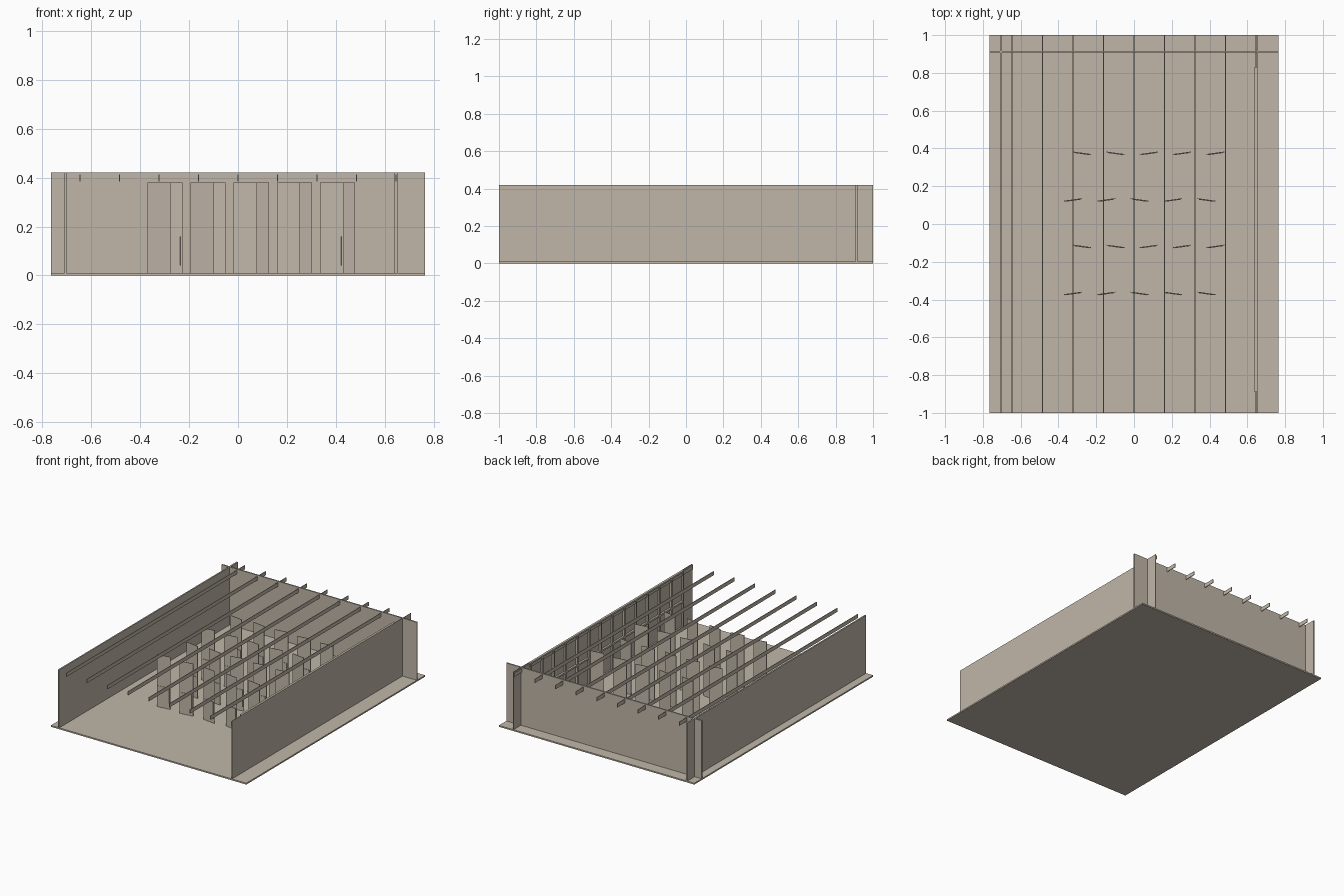
import bpy
import bmesh
from math import radians
from mathutils import Matrix, Vector

cube = bpy.data.objects.get("Cube")
if cube:
    bpy.data.objects.remove(cube, do_unlink=True)

# One flat colour
card = bpy.data.materials.new("warm_grey_card")
card.use_nodes = True
COLOUR = (0.53, 0.47, 0.395, 1)
card.diffuse_color = COLOUR
card.node_tree.nodes["Principled BSDF"].inputs["Base Color"].default_value = COLOUR

FLOOR, TOP = 0.01, 0.42
HALF_X, HALF_Y = 0.765, 1.0


def add_box(bm, lo, hi, placement=Matrix()):
    lo, hi = Vector(lo), Vector(hi)
    size = Matrix.Diagonal((*(hi - lo), 1))
    bmesh.ops.create_cube(bm, size=1, matrix=placement @ Matrix.Translation((lo + hi) / 2) @ size)


def make(name, boxes):
    """Build one object from (low corner, high corner[, placement]) boxes."""
    bm = bmesh.new()
    for b in boxes:
        add_box(bm, *b)
    mesh = bpy.data.meshes.new(name)
    bm.to_mesh(mesh)
    bm.free()
    mesh.materials.append(card)
    obj = bpy.data.objects.new(name, mesh)
    bpy.context.collection.objects.link(obj)
    return obj


# Floor slab and the three walls
make("floor_slab", [((-HALF_X, -HALF_Y, 0), (HALF_X, HALF_Y, FLOOR))])
make("solid_side_wall", [((-0.71, -HALF_Y, FLOOR), (-0.70, HALF_Y, TOP))])
make("back_wall", [((-HALF_X, 0.907, FLOOR), (HALF_X, 0.917, TOP))])
make("window_side_wall", [((0.651, -HALF_Y, FLOOR), (0.653, HALF_Y, TOP))])

# Window frame standing against the inside of the side wall
Y0, Y1, BAYS, BAR = -0.89, 0.83, 13, 0.012
X0, X1 = 0.637, 0.651
frame = []
for i in range(BAYS + 1):
    y = Y0 + (Y1 - Y0 - BAR) * i / BAYS
    frame.append(((X0, y, FLOOR), (X1, y + BAR, TOP)))
for z in (FLOOR, 0.195, TOP - BAR):
    frame.append(((X0, Y0, z), (X1, Y1, z + BAR)))
make("window_frame", frame)

# Roof beams running front to back
for i in range(-4, 5):
    x = i * 0.1615
    make(f"roof_beam_{i + 5}", [((x - 0.002, -HALF_Y, 0.385), (x + 0.002, HALF_Y, 0.412))])

# Staggered rows of slightly turned standing panels, each with a low plate
ROWS = [
    (0.375, -0.275, "--+++"),
    (0.128, -0.323, "++-+-"),
    (-0.118, -0.275, "--+++"),
    (-0.367, -0.323, "++---"),
]
for r, (y, x, turns) in enumerate(ROWS):
    for c, turn in enumerate(turns):
        angle = radians(8 if turn == "+" else -8)
        place = Matrix.Translation((x + c * 0.1765, y, 0)) @ Matrix.Rotation(angle, 4, "Z")
        make(f"standing_panel_{r + 1}_{c + 1}", [
            ((-0.048, -0.002, FLOOR), (0.048, 0.002, 0.38), place),
            ((-0.04, -0.005, 0.04), (0.04, -0.002, 0.16), place),
        ])
